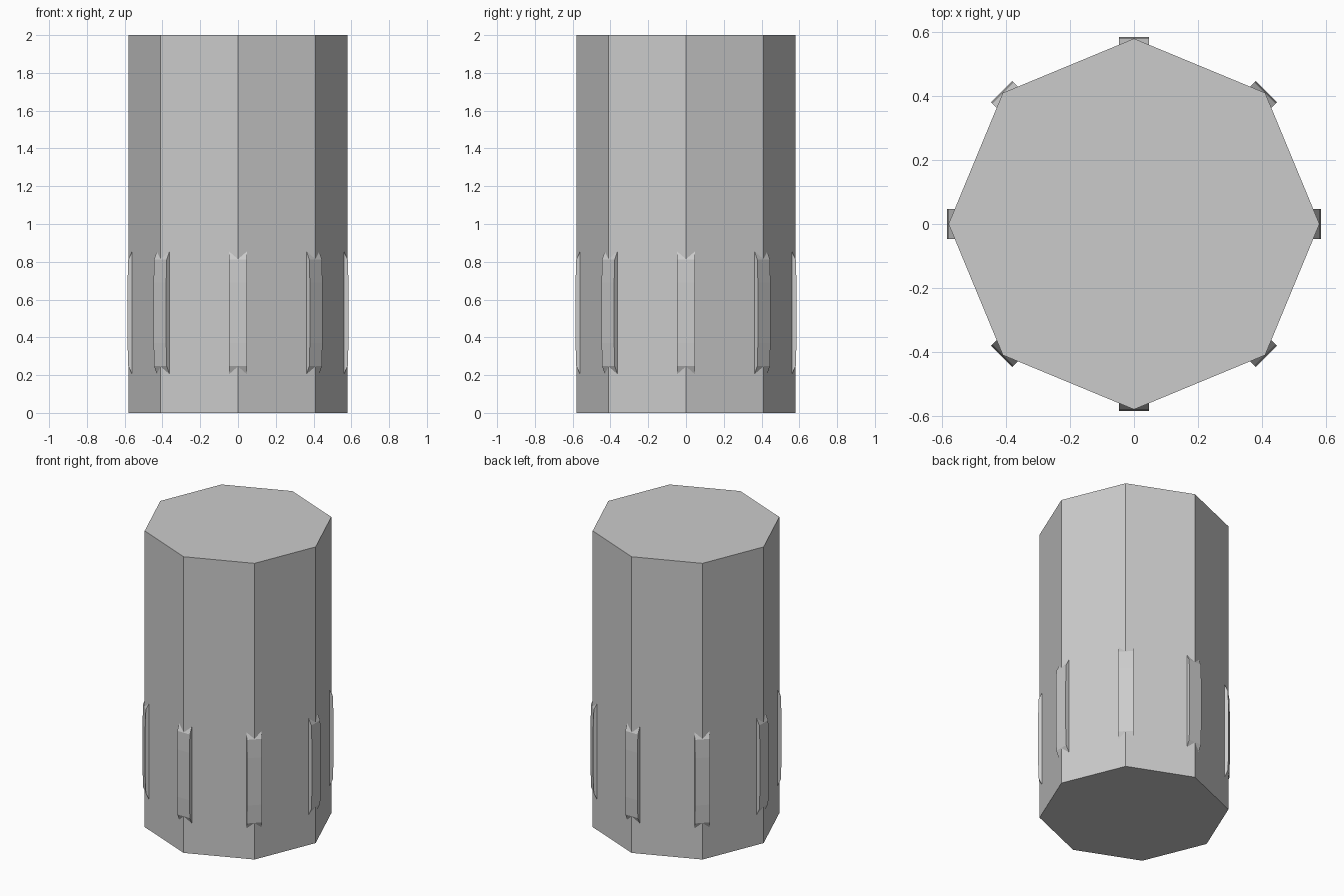
import bpy, bmesh
from math import cos, sin, pi

if "Cube" in bpy.data.objects:
    bpy.data.objects.remove(bpy.data.objects["Cube"])

R, H, N = 0.58, 2.0, 8


def make_object(name, verts, faces):
    mesh = bpy.data.meshes.new(name)
    mesh.from_pydata(verts, [], faces)
    bm = bmesh.new()
    bm.from_mesh(mesh)
    bmesh.ops.recalc_face_normals(bm, faces=bm.faces)
    bm.to_mesh(mesh)
    bm.free()
    obj = bpy.data.objects.new(name, mesh)
    bpy.context.collection.objects.link(obj)
    return obj


def prism(name, ring_a, ring_b):
    n = len(ring_a)
    faces = [list(range(n)), list(range(n, 2 * n))]
    faces += [[i, (i + 1) % n, n + (i + 1) % n, n + i] for i in range(n)]
    return make_object(name, ring_a + ring_b, faces)


# Octagonal column with corners on the axes
corners = [(R * cos(2 * pi * i / N), R * sin(2 * pi * i / N)) for i in range(N)]
prism("column", [(x, y, 0) for x, y in corners], [(x, y, H) for x, y in corners])

# Corner ribs: slightly bulged outer face with sloped ends
MID, HALF_W = 0.53, 0.047
upper = [(0.53, 0.34), (0.558, 0.33), (0.581, 0.282), (0.585, 0.16)]
profile = [(r, MID + d) for r, d in upper] + [(r, MID - d) for r, d in reversed(upper)]
for i in range(N):
    rib = prism(f"rib_{i + 1}", [(r, -HALF_W, z) for r, z in profile],
                [(r, HALF_W, z) for r, z in profile])
    rib.rotation_euler.z = 2 * pi * i / N
